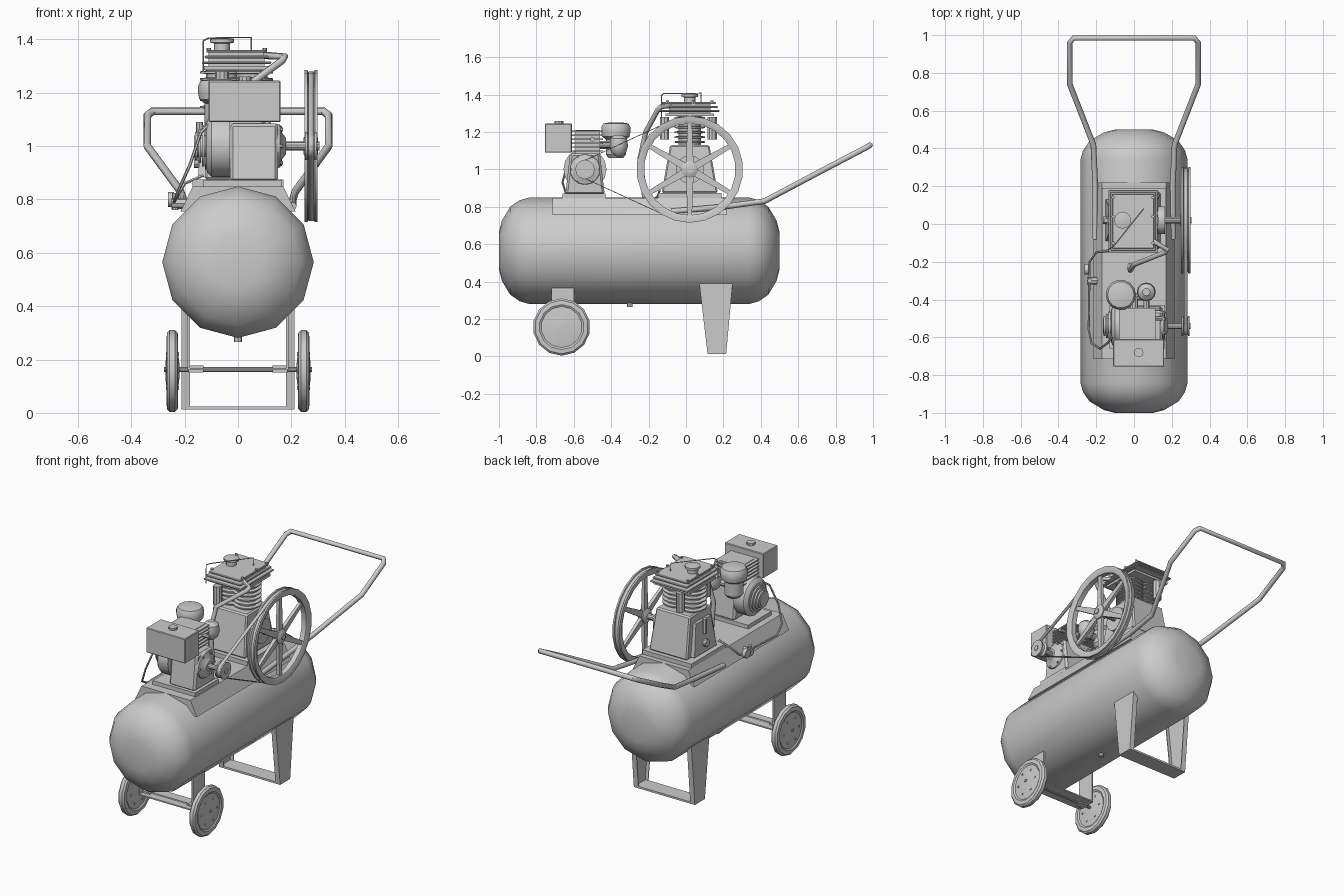
import bpy, bmesh, math
from math import sin, cos, pi, radians
from mathutils import Matrix, Vector

if "Cube" in bpy.data.objects:
    bpy.data.objects.remove(bpy.data.objects["Cube"])

def finish(name, bm, smooth=None):
    bmesh.ops.recalc_face_normals(bm, faces=bm.faces)
    me = bpy.data.meshes.new(name)
    bm.to_mesh(me); bm.free()
    ob = bpy.data.objects.new(name, me)
    bpy.context.collection.objects.link(ob)
    if smooth:
        bpy.ops.object.select_all(action='DESELECT')
        ob.select_set(True)
        bpy.context.view_layer.objects.active = ob
        bpy.ops.object.shade_smooth_by_angle(angle=radians(smooth))
    return ob

def box(name, x, y, z, top=None, rot=None, bevel=0):
    """Box from ranges; top = (x range, y range) of a tapered upper face."""
    tx, ty = top or (x, y)
    bm = bmesh.new()
    rings = []
    for (a, b), (c, d), h in ((x, y, z[0]), (tx, ty, z[1])):
        rings.append([bm.verts.new(p) for p in ((a, c, h), (b, c, h), (b, d, h), (a, d, h))])
    lo, hi = rings
    bm.faces.new(lo); bm.faces.new(hi)
    for i in range(4):
        j = (i + 1) % 4
        bm.faces.new((lo[i], lo[j], hi[j], hi[i]))
    if rot:
        bm.transform(rot)
    if bevel:
        bmesh.ops.bevel(bm, geom=bm.edges[:], offset=bevel, segments=1, affect='EDGES')
    return finish(name, bm)

AXES = {'Z': Matrix(), 'X': Matrix.Rotation(pi/2, 4, 'Y'), 'Y': Matrix.Rotation(-pi/2, 4, 'X')}

def lathe(name, prof, loc, axis='Z', segs=16, closed=False, smooth=35, phase=0):
    """Spin (radius, height) points about an axis."""
    bm = bmesh.new()
    rings = [[bm.verts.new((r*cos(2*pi*k/segs+phase), r*sin(2*pi*k/segs+phase), h))
              for k in range(segs)] for r, h in prof]
    n = len(prof)
    for i in range(n if closed else n - 1):
        a, b = rings[i], rings[(i + 1) % n]
        for k in range(segs):
            m = (k + 1) % segs
            bm.faces.new((a[k], a[m], b[m], b[k]))
    if not closed:
        bm.faces.new(rings[0]); bm.faces.new(rings[-1])
    bm.transform(Matrix.Translation(loc) @ AXES[axis])
    return finish(name, bm, smooth)

def cyl(name, r, h0, h1, loc, axis='Z', segs=14):
    return lathe(name, [(r, h0), (r, h1)], loc, axis, segs)

def tube(name, pts, r, res=2):
    cu = bpy.data.curves.new(name, 'CURVE')
    cu.dimensions = '3D'; cu.bevel_depth = r; cu.bevel_resolution = res; cu.use_fill_caps = True
    sp = cu.splines.new('POLY')
    sp.points.add(len(pts) - 1)
    for p, q in zip(sp.points, pts):
        p.co = (*q, 1)
    ob = bpy.data.objects.new(name, cu)
    bpy.context.collection.objects.link(ob)
    bpy.ops.object.select_all(action='DESELECT')
    ob.select_set(True)
    bpy.context.view_layer.objects.active = ob
    bpy.ops.object.convert(target='MESH')
    bpy.ops.object.shade_smooth_by_angle(angle=radians(50))

# air tank with domed ends
lathe('air_tank', [(.1, -1), (.16, -.985), (.235, -.94), (.27, -.89), (.284, -.84), (.284, .34),
      (.27, .39), (.235, .44), (.16, .485), (.1, .5)], (0, 0, .565), 'Y', 12)
cyl('drain_plug', .015, .265, .295, (0, -.3, 0), segs=8)

# saddle platform on the tank
box('saddle_platform', (-.215, .215), (-.715, .22), (.755, .848), ((-.17, .17), (-.715, .22)))

# push handle
half = [(.205, -.08, .775), (.205, .2, .80), (.215, .42, .83), (.34, .74, 1.0), (.34, .96, 1.115), (.32, .985, 1.13)]
tube('push_handle', half + [(-x, y, z) for x, y, z in reversed(half)], .015)

# rear stand: U-shaped strap with tapered sides
for s, n in ((-1, 'left'), (1, 'right')):
    xs = sorted((s*.2, s*.212))
    box('rear_leg_' + n, xs, (.115, .215), (.015, .40), (xs, (.07, .25)))
    for y0, y1, t0, t1 in ((.115, .12, .07, .075), (.21, .215, .245, .25)):
        fx = sorted((s*.18, s*.212))
        box('rear_leg_flange_' + n, fx, (y0, y1), (.015, .4), (fx, (t0, t1)))
    # axle bracket sides
    box('axle_bracket_' + n, sorted((s*.18, s*.19)), (-.72, -.60), (.16, .42))
    box('axle_block_' + n, sorted((s*.13, s*.185)), (-.69, -.64), (.152, .178))
    # wheel: rounded tyre, recessed disc, hub and bolts
    lathe('wheel_' + n, [(.03, -.026), (.11, -.016), (.12, -.022), (.143, -.02), (.153, -.01), (.153, .01),
          (.143, .02), (.12, .022), (.11, .016), (.03, .026)], (s*.246, -.665, .157), 'X', 14)
    for k in range(6):
        a = k*pi/3
        cyl('wheel_bolt_' + n, .007, -.024, .024, (s*.246, -.665 + .075*cos(a), .157 + .075*sin(a)), 'X', 6)
box('rear_foot_bar', (-.212, .212), (.115, .215), (.012, .024))
box('axle_cross_bar', (-.19, .19), (-.72, -.60), (.16, .168))
cyl('axle', .009, -.278, .278, (0, -.665, .163), 'X', 10)

# compressor pump: base, tapered crankcase, finned cylinders, finned head
box('pump_base', (-.17, .17), (-.15, .19), (.845, .875))
box('pump_crankcase', (-.125, .14), (-.13, .17), (.875, 1.13), ((-.115, .12), (-.085, .125)), bevel=.008)
box('pump_side_cover', (-.15, -.12), (-.09, .13), (.885, 1.08), ((-.135, -.115), (-.055, .095)))
cyl('pump_sight_glass', .022, -.165, -.14, (0, .02, .94), 'X', 10)
cyl('pump_breather', .013, 1.0, 1.09, (-.145, .02, 0), segs=8)
cyl('pump_bearing_cap', .075, .12, .165, (0, .02, 1.0), 'X')
for x in (-.06, .05):
    prof = [(.06, 1.12)]
    for i in range(6):
        z = 1.14 + i*.026
        prof += [(.06, z), (.082, z + .003), (.082, z + .010), (.06, z + .013)]
    lathe('pump_cylinder', prof + [(.06, 1.30)], (x, .02, 0), segs=16)
box('valve_plate', (-.13, .12), (-.11, .15), (1.285, 1.30))
box('head_core', (-.11, .10), (-.09, .13), (1.29, 1.36))
for i in range(3):
    g = .01*i
    box('head_fin', (-.135 + g, .125 - g), (-.15 + g, .18 - g), (1.308 + .021*i, 1.318 + .021*i), bevel=.003)
for x in (-.11, .10):
    for y in (-.10, .04, .14):
        cyl('head_bolt', .009, 1.35, 1.368, (x, y, 0), segs=6)
lathe('head_cap', [(.03, 1.36), (.03, 1.385), (.045, 1.388), (.045, 1.402), (.015, 1.407)], (-.06, .02, 0), segs=12)
for y in (-.115, .14):
    cyl('intake_filter', .026, 1.16, 1.28, (-.06, y, 0), segs=10)
tube('unloader_wire', [(-.13, -.13, 1.28), (-.13, -.13, 1.395), (-.11, -.12, 1.405), (.05, .08, 1.408), (.05, .08, 1.36)], .003, 1)
tube('discharge_pipe', [(.1, -.09, 1.34), (.175, -.135, 1.335), (.165, -.15, 1.32), (0, -.215, 1.2),
                        (-.02, -.245, 1.06), (-.02, -.22, .84)], .014)

# flywheel: grooved rim, six spokes, hub
FY, FZ = .02, 1.0
lathe('flywheel_rim', [(.245, .258), (.262, .25), (.285, .25), (.285, .26), (.272, .266), (.272, .282),
      (.285, .288), (.285, .298), (.262, .298), (.245, .29)], (0, FY, FZ), 'X', 22, closed=True)
lathe('flywheel_hub', [(.03, .245), (.045, .255), (.045, .29), (.03, .30)], (0, FY, FZ), 'X', 14)
cyl('crank_shaft', .017, .15, .305, (0, FY, FZ), 'X', 10)
for k in range(6):
    rot = Matrix.Translation((0, FY, FZ)) @ Matrix.Rotation(k*pi/3, 4, 'X')
    box('flywheel_spoke', (.262, .284), (-.02, .02), (.035, .25), ((.264, .282), (-.012, .012)), rot)

# engine pulley and thin drive belt
PY, R, r = -.54, .28, .046
lathe('engine_pulley', [(.052, .252), (.052, .26), (.04, .267), (.04, .28), (.052, .287), (.052, .295)],
      (0, PY, FZ), 'X', 12)
cyl('engine_shaft', .016, .12, .30, (0, PY, FZ), 'X', 10)
a = math.acos((R - r)/(FY - PY))
path = [(FY - R*cos(t), FZ + R*sin(t)) for t in (a + (2*pi - 2*a)*i/18 for i in range(19))]
path += [(PY - r*cos(t), FZ + r*sin(t)) for t in (-a + 2*a*i/8 for i in range(9))]
bm = bmesh.new()
vs = [(bm.verts.new((.264, *p)), bm.verts.new((.284, *p))) for p in path]
for i in range(len(vs)):
    p, q = vs[i], vs[(i + 1) % len(vs)]
    bm.faces.new((p[0], q[0], q[1], p[1]))
belt = finish('drive_belt', bm, 40)
belt.modifiers.new('thickness', 'SOLIDIFY').thickness = .004

# engine: base, block, recoil starter, finned cylinder
box('engine_base', (-.13, .165), (-.66, -.43), (.845, .872))
box('engine_block', (-.03, .15), (-.645, -.435), (.865, 1.085), ((-.03, .15), (-.62, -.46)), bevel=.012)
lathe('engine_side_cover', [(.085, .14), (.08, .158), (.05, .165), (.03, .18)], (0, PY, FZ), 'X', 14)
for k in range(6):
    cyl('cover_bolt', .007, .15, .168, (0, PY + .072*cos(k*pi/3), FZ + .072*sin(k*pi/3)), 'X', 6)
lathe('fan_housing', [(.115, -.03), (.115, -.10), (.10, -.115), (.085, -.12)], (0, PY, FZ), 'X', 16)
for i in range(4):
    rr = .088 - .012*i
    lathe('recoil_starter_rib', [(rr, -.112 - .013*i), (rr, -.122 - .013*i)], (0, PY, FZ), 'X', 16)
cyl('recoil_starter_core', .04, -.165, -.10, (0, PY, FZ), 'X', 12)
box('cylinder_core', (-.06, .09), (-.59, -.46), (1.07, 1.21))
for i in range(6):
    z = 1.095 + i*.021
    box('cylinder_fin', (-.08, .115), (-.615, -.445), (z, z + .007))
cyl('spark_plug', .012, .09, .15, (0, -.5, 1.16), 'X', 8)

# boxy muffler guard at the front
box('muffler_box', (-.11, .16), (-.755, -.61), (1.09, 1.245), bevel=.004)
cyl('muffler_cap', .025, 1.24, 1.26, (.025, -.68, 0), segs=10)

# air cleaner, carburettor and fuel bowl
lathe('air_cleaner', [(.04, 1.06), (.055, 1.08), (.055, 1.16), (.075, 1.175), (.08, 1.20), (.08, 1.225),
      (.07, 1.245), (.03, 1.252)], (-.07, -.375, 0), segs=14)
lathe('fuel_bowl', [(.015, 1.07), (.04, 1.09), (.05, 1.125), (.045, 1.165), (.02, 1.185)], (.065, -.36, 0), segs=12)
cyl('carburettor', .022, -.09, .08, (0, -.385, 1.12), 'X', 10)
cyl('intake_pipe', .022, -.47, -.38, (.0, 0, 1.13), 'Y', 10)
cyl('carburettor_mount', .016, -.47, -.36, (.065, 0, 1.13), 'Y', 8)

# control line along the left side, with valve
tube('control_line', [(-.13, -.14, .89), (-.2, -.15, .86), (-.235, -.2, .80), (-.24, -.56, .79), (-.225, -.63, .83),
                      (-.18, -.66, .93), (-.14, -.63, 1.05), (-.1, -.58, 1.09)], .006, 1)
cyl('valve_body', .02, -.25, -.18, (0, -.3, .785), 'X', 8)
cyl('valve_stem', .012, .76, .825, (-.235, -.3, 0), segs=8)
cyl('pressure_gauge', .028, -.262, -.24, (0, -.24, .80), 'X', 12)
